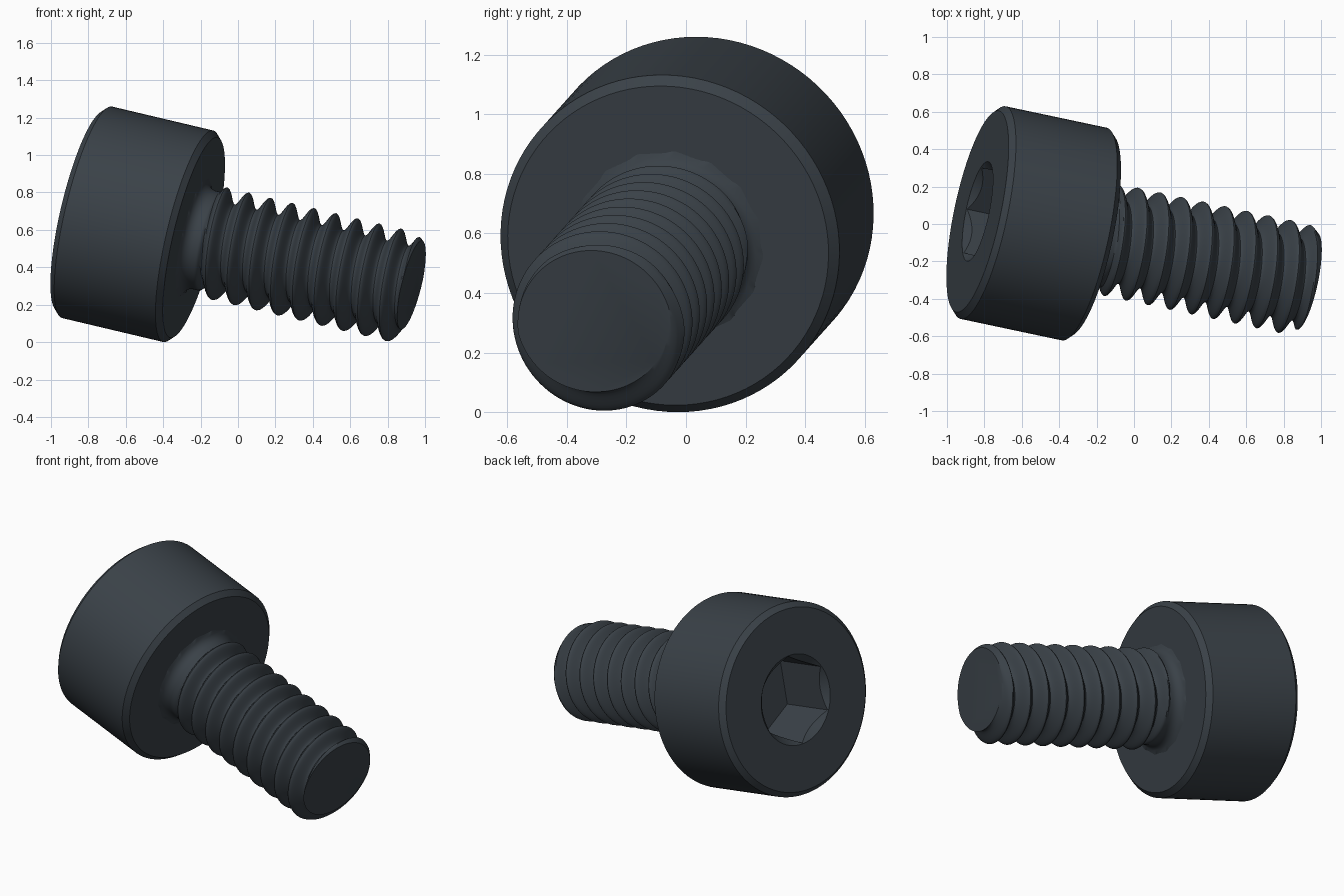
import bpy, bmesh, math
from mathutils import Matrix, Vector

cube = bpy.data.objects.get("Cube")
if cube:
    bpy.data.objects.remove(cube, do_unlink=True)

# Tilted frame: local z runs along the screw from head to tip
axis = Vector((0.953, -0.202, -0.2255)).normalized()
up = (Vector((0, 0, 1)) - axis * axis.z).normalized()
frame = Matrix((up, axis.cross(up), axis)).transposed().to_4x4()
frame.translation = (-0.807, 0.061, 0.694)

SEGMENTS = 96
HEAD_R, BEVEL, HEAD_LEN = 0.581, 0.031, 0.568
SEAT = HEAD_LEN + BEVEL                      # underside of the head
PITCH, CREST_R, ROOT_R, FIRST_CREST = 0.122, 0.302, 0.222, 0.715
START, END = 0.58, 1.816                     # shaft ends
NECK_R, FILLET = 0.27, 0.06

steel = bpy.data.materials.new("dark slate steel")
steel.use_nodes = True
colour = (0.042, 0.053, 0.064, 1)
steel.diffuse_color = colour
bsdf = next(n for n in steel.node_tree.nodes if n.type == "BSDF_PRINCIPLED")
bsdf.inputs["Base Color"].default_value = colour
bsdf.inputs["Roughness"].default_value = 0.5


def turned(name, column, segments=SEGMENTS, hidden=False):
    """Skin the (radius, height) columns around the axis and cap both ends."""
    bm = bmesh.new()
    grid = []
    for j in range(segments + 1):
        a = 2 * math.pi * j / segments
        grid.append([bm.verts.new((r * math.cos(a), r * math.sin(a), t))
                     for r, t in column(j / segments)])
    for left, right in zip(grid, grid[1:]):
        for k in range(len(left) - 1):
            bm.faces.new((left[k], right[k], right[k + 1], left[k + 1]))
    bmesh.ops.remove_doubles(bm, verts=bm.verts, dist=1e-5)
    bmesh.ops.holes_fill(bm, edges=[e for e in bm.edges if e.is_boundary], sides=0)
    bmesh.ops.recalc_face_normals(bm, faces=bm.faces)
    mesh = bpy.data.meshes.new(name)
    bm.to_mesh(mesh)
    bm.free()
    mesh.materials.append(steel)
    obj = bpy.data.objects.new(name, mesh)
    bpy.context.collection.objects.link(obj)
    obj.matrix_world = frame
    obj.hide_render = hidden
    return obj


def smooth(obj):
    bpy.ops.object.select_all(action="DESELECT")
    obj.select_set(True)
    bpy.context.view_layer.objects.active = obj
    bpy.ops.object.shade_smooth_by_angle(angle=math.radians(35))


def ramp(x):
    x = min(max(x, 0), 1)
    return x * x * (3 - 2 * x)


# Cylindrical head with bevelled rims
head = turned("socket_head", lambda turn: [
    (HEAD_R - BEVEL, -BEVEL), (HEAD_R, 0),
    (HEAD_R, HEAD_LEN), (HEAD_R - BEVEL, SEAT)])

# Hexagonal socket with a conical lead-in
cutters = [
    turned("hex_cutter", lambda turn: [(0.268, -0.2), (0.268, 0.33)], 6, True),
    turned("lead_in_cutter", lambda turn: [(0.341, -0.1), (0.202, 0.039)], hidden=True)]
bpy.context.view_layer.objects.active = head
for cutter in cutters:
    cut = head.modifiers.new(cutter.name, "BOOLEAN")
    cut.operation, cut.solver, cut.object = "DIFFERENCE", "EXACT", cutter
    bpy.ops.object.modifier_apply(modifier=cut.name)
for cutter in cutters:
    bpy.data.objects.remove(cutter, do_unlink=True)
smooth(head)


# Threaded shaft: filleted neck, right-handed thread, chamfered tip
def shaft_radius(t, turn):
    phase = (t - FIRST_CREST) / PITCH - turn
    off_crest = 2 * abs(phase - round(phase))
    thread = ROOT_R + (CREST_R - ROOT_R) * ramp(1 - off_crest) * ramp((t - 0.65) / 0.05)
    neck = NECK_R - 0.08 * ramp((t - 0.69) / 0.06)
    s = 1 - min(max((t - SEAT) / FILLET, 0), 1)
    neck += FILLET * (1 - math.sqrt(1 - s * s))
    return min(max(thread, neck), 0.265 + 0.8 * (END - t)) 


def shaft_column(turn):
    column = []
    for k in range(200):
        t = FIRST_CREST + PITCH * (k / 16 + turn - 3)
        t = min(max(t, START), END)
        column.append((shaft_radius(t, turn), t))
    return column


smooth(turned("threaded_shaft", shaft_column))
